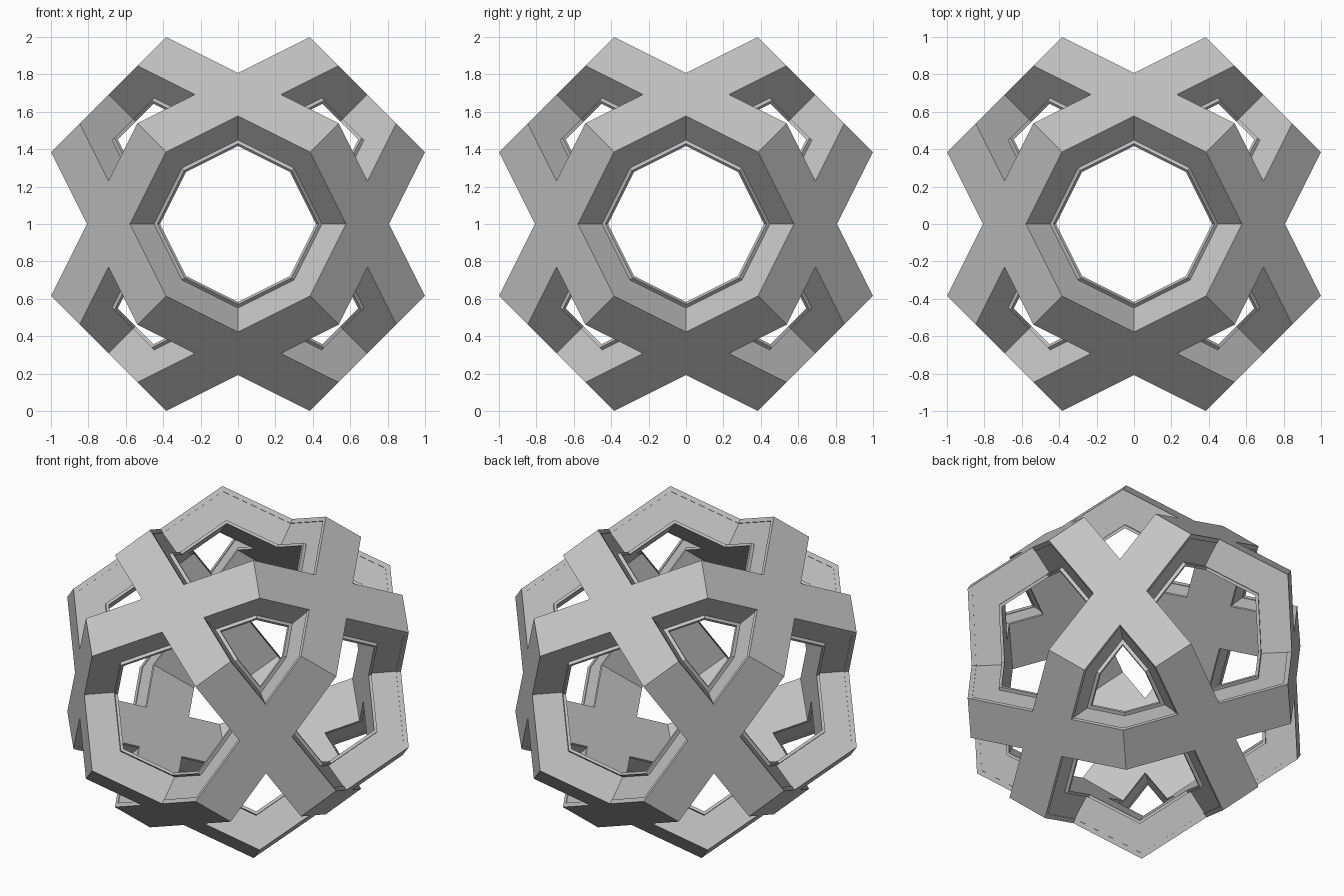
import bpy
import bmesh
from math import sqrt
from mathutils import Vector

cube = bpy.data.objects.get("Cube")
if cube:
    bpy.data.objects.remove(cube, do_unlink=True)

# Ring section, outside to inside: (distance from centre, half width)
SECTION = [
    (0.979, 0.133),   # outer face
    (0.950, 0.133),   # thin rim
    (0.950, 0.129),   # shallow recessed side wall
    (0.793, 0.129),
    (0.793, 0.151),   # inner flange
    (0.775, 0.151),
]


def cross_outline(dist, half):
    """Twelve-point cross where two mitred hexagonal bands meet."""
    points = []
    notches = [(half * sqrt(3), 0), (0, half * sqrt(1.5)),
               (-half * sqrt(3), 0), (0, -half * sqrt(1.5))]
    signs = [(1, 1), (-1, 1), (-1, -1), (1, -1)]
    for notch, (sx, sy) in zip(notches, signs):
        arm = Vector((sx * sqrt(2 / 3), sy / sqrt(3)))
        side = Vector((-arm.y, arm.x)) * half
        end = arm * dist / sqrt(3)
        points += [Vector(notch), end - side, end + side]
    return points


def add_cross(bm, normal, axis):
    """One crossing: outer and inner caps plus stepped walls, open at arm ends."""
    other = normal.cross(axis)
    loops = []
    for dist, half in SECTION:
        loops.append([bm.verts.new(normal * dist + axis * p.x + other * p.y)
                      for p in cross_outline(dist, half)])
    bm.faces.new(loops[0])
    bm.faces.new(list(reversed(loops[-1])))
    for upper, lower in zip(loops, loops[1:]):
        for i in range(12):
            if i % 3 == 1:      # arm end joins the next crossing
                continue
            j = (i + 1) % 12
            bm.faces.new((upper[i], lower[i], lower[j], upper[j]))


# Twelve crossings joined into four interlocking hexagonal rings
bm = bmesh.new()
for k in range(3):
    for s in (-1, 1):
        for t in (-1, 1):
            normal, axis = Vector((0, 0, 0)), Vector((0, 0, 0))
            axis[k] = 1
            normal[(k + 1) % 3] = s
            normal[(k + 2) % 3] = t
            add_cross(bm, normal.normalized(), axis)
bmesh.ops.remove_doubles(bm, verts=bm.verts[:], dist=0.0005)
bmesh.ops.recalc_face_normals(bm, faces=bm.faces[:])
bmesh.ops.translate(bm, verts=bm.verts[:], vec=(0, 0, 1))

mesh = bpy.data.meshes.new("interlocking_rings")
bm.to_mesh(mesh)
bm.free()
rings = bpy.data.objects.new("interlocking_rings", mesh)
bpy.context.collection.objects.link(rings)

# Plain grey
grey = bpy.data.materials.new("plain_grey")
grey.use_nodes = True
colour = (0.55, 0.55, 0.55, 1)
grey.diffuse_color = colour
grey.node_tree.nodes["Principled BSDF"].inputs["Base Color"].default_value = colour
mesh.materials.append(grey)
